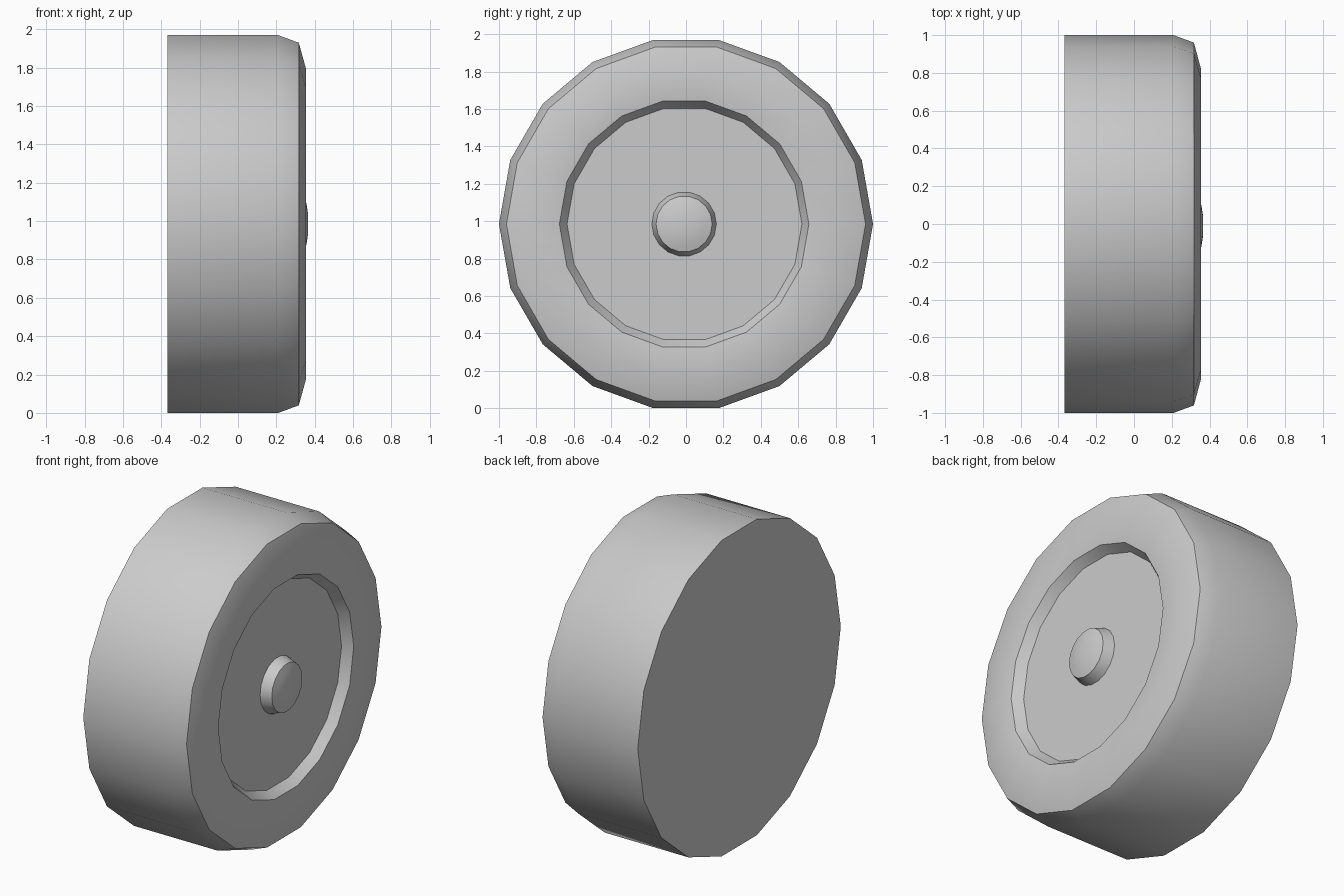
import bpy, bmesh
from math import cos, sin, tau, radians

if "Cube" in bpy.data.objects:
    bpy.data.objects.remove(bpy.data.objects["Cube"])

SIDES = 18
CENTRE_Z = cos(radians(10))  # flat side of the 18-gon rests on the floor


def lathe(name, profile):
    """Spin (x, radius, y offset) points about the x axis and cap both ends."""
    bm = bmesh.new()
    rings = []
    for x, r, dy in profile:
        rings.append([bm.verts.new((x, dy + r * cos(tau * i / SIDES),
                                    CENTRE_Z + r * sin(tau * i / SIDES)))
                      for i in range(SIDES)])
    for a, b in zip(rings, rings[1:]):
        for i in range(SIDES):
            j = (i + 1) % SIDES
            bm.faces.new((a[i], a[j], b[j], b[i]))
    bm.faces.new(rings[0])
    bm.faces.new(rings[-1])
    bmesh.ops.recalc_face_normals(bm, faces=bm.faces)
    mesh = bpy.data.meshes.new(name)
    bm.to_mesh(mesh)
    bm.free()
    ob = bpy.data.objects.new(name, mesh)
    bpy.context.collection.objects.link(ob)
    bpy.ops.object.select_all(action='DESELECT')
    ob.select_set(True)
    bpy.context.view_layer.objects.active = ob
    bpy.ops.object.shade_smooth_by_angle(angle=radians(30))
    return ob


# Tyre: flat back, bevelled shoulder, sidewall and recessed wheel disc
lathe("tyre", [
    (-0.367, 1.0, 0), (0.21, 1.0, 0), (0.317, 0.96, 0), (0.355, 0.82, 0),
    (0.338, 0.667, -0.01), (0.28, 0.628, -0.008),
])

# Hub cap: tapered boss with a slightly domed face
lathe("hub_cap", [
    (0.27, 0.176, -0.01), (0.345, 0.15, -0.01), (0.357, 0.108, -0.01), (0.366, 0.05, -0.01),
])
